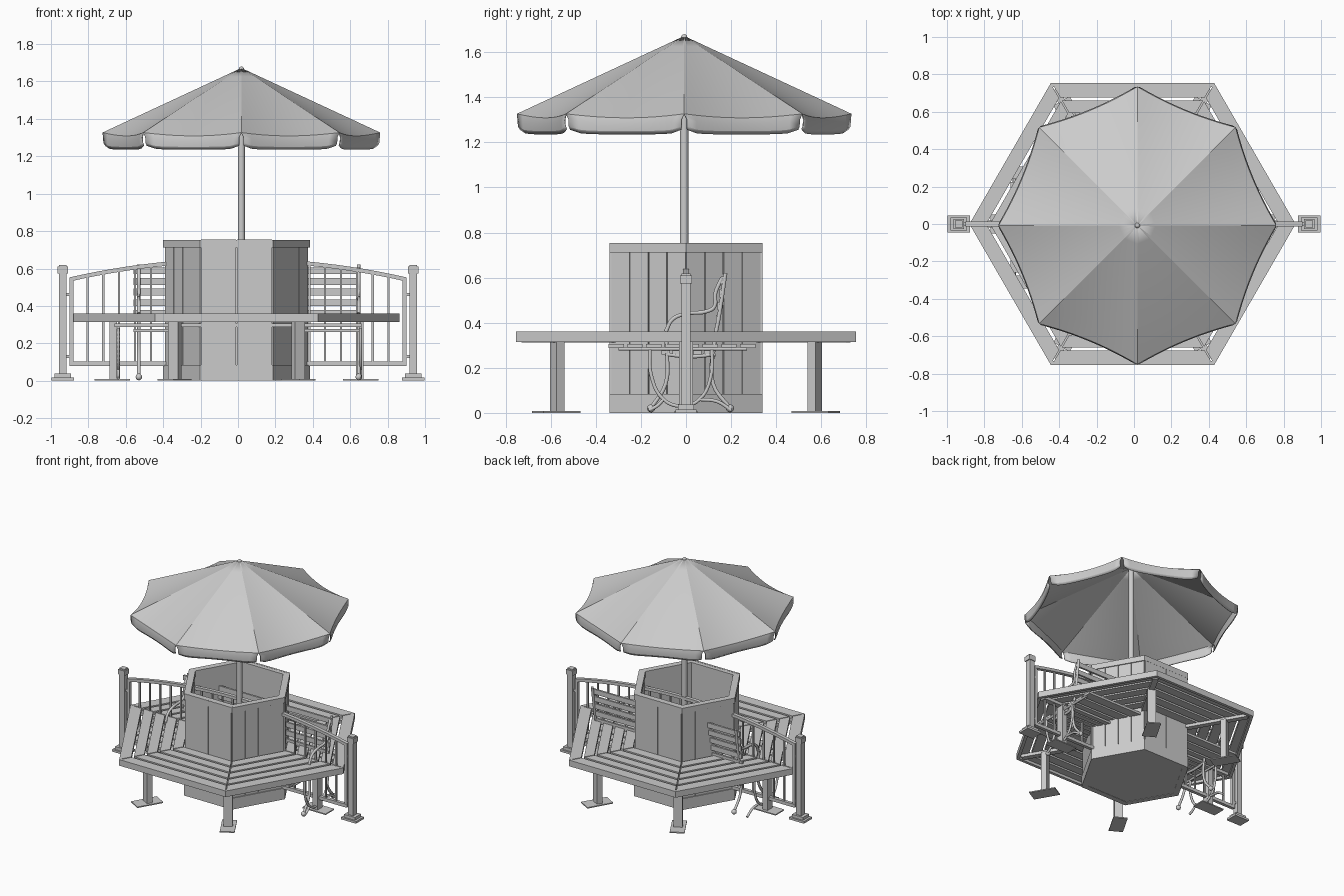
import bpy, bmesh
from math import pi, cos, sin, sqrt, radians
from mathutils import Matrix, Vector

if "Cube" in bpy.data.objects:
    bpy.data.objects.remove(bpy.data.objects["Cube"])


def finish(name, bm, smooth=None):
    bmesh.ops.recalc_face_normals(bm, faces=bm.faces)
    me = bpy.data.meshes.new(name)
    bm.to_mesh(me)
    bm.free()
    ob = bpy.data.objects.new(name, me)
    bpy.context.collection.objects.link(ob)
    if smooth:
        bpy.ops.object.select_all(action='DESELECT')
        ob.select_set(True)
        bpy.context.view_layer.objects.active = ob
        bpy.ops.object.shade_smooth_by_angle(angle=radians(smooth))
    return ob


def box(bm, c, size, rot=Matrix()):
    m = rot @ Matrix.Translation(c) @ Matrix.Diagonal((*size, 1))
    bmesh.ops.create_cube(bm, size=1, matrix=m)


def prism(bm, pts, z0, z1):
    lo = [bm.verts.new((x, y, z0)) for x, y in pts]
    hi = [bm.verts.new((x, y, z1)) for x, y in pts]
    bm.faces.new(lo)
    bm.faces.new(hi)
    n = len(pts)
    for i in range(n):
        bm.faces.new((lo[i], lo[(i + 1) % n], hi[(i + 1) % n], hi[i]))


def tube(name, paths, r):
    cu = bpy.data.curves.new(name, 'CURVE')
    cu.dimensions = '3D'
    cu.bevel_depth = r
    cu.bevel_resolution = 1
    cu.use_fill_caps = True
    cu.resolution_u = 5
    for pts in paths:
        sp = cu.splines.new('BEZIER')
        sp.bezier_points.add(len(pts) - 1)
        for b, p in zip(sp.bezier_points, pts):
            b.co = p
            b.handle_left_type = b.handle_right_type = 'AUTO'
    ob = bpy.data.objects.new(name, cu)
    bpy.context.collection.objects.link(ob)


CX = -0.008                       # centre of planter and ring seat
K = 1 / sqrt(3)                   # half hexagon side per unit apothem


def hex_side(i):
    return Matrix.Translation((CX, 0, 0)) @ Matrix.Rotation(i * pi / 3, 4, 'Z')


def sector(bm, i, a0, a1, z0, z1, gap=0.0):
    # mitred strip along one hexagon side, between two apothems
    pts = [(-a0 * K + gap, -a0), (a0 * K - gap, -a0), (a1 * K - gap, -a1), (-a1 * K + gap, -a1)]
    m = hex_side(i)
    prism(bm, [(m @ Vector((x, y, 0))).to_2d() for x, y in pts], z0, z1)


# hexagonal planter: wall, boards, rim, plinth and floor
bm = bmesh.new()
for i in range(6):
    sector(bm, i, 0.30, 0.327, 0, 0.715)
finish("planter_wall", bm)
bm = bmesh.new()
for i in range(6):
    n = 2 if i % 3 == 0 else 4
    d = 0.014 if i % 3 == 0 else 0.008
    top = 0.754 if i % 3 == 0 else 0.715
    w = 2 * 0.331 * K / n
    for k in range(n):
        box(bm, ((k - (n - 1) / 2) * w, -0.325 - d / 2, top / 2), (w - 0.004, d, top), hex_side(i))
finish("planter_boards", bm)
bm = bmesh.new()
for i in range(6):
    sector(bm, i, 0.295, 0.34, 0.712, 0.753)
finish("planter_rim", bm)
bm = bmesh.new()
for i in range(6):
    sector(bm, i, 0.31, 0.34, 0, 0.083)
finish("planter_plinth", bm)
bm = bmesh.new()
prism(bm, [(CX + 0.37 * cos(i * pi / 3), 0.37 * sin(i * pi / 3)) for i in range(6)], 0.002, 0.03)
finish("planter_floor", bm)

# hexagonal ring seat: slats, edge fascia, corner beams
bm = bmesh.new()
for i in range(6):
    for k in range(5):
        a = 0.345 + k * 0.083
        sector(bm, i, a, a + 0.066 if k < 4 else 0.755, 0.335, 0.36, 0.004)
finish("ring_seat_slats", bm)
bm = bmesh.new()
for i in range(6):
    sector(bm, i, 0.733, 0.755, 0.315, 0.359)
finish("ring_seat_fascia", bm)
bm = bmesh.new()
legs = bmesh.new()
for i in range(6):
    m = hex_side(i)
    box(bm, (0.60, 0, 0.325), (0.46, 0.04, 0.024), m)
    box(legs, (0.66, 0, 0.16), (0.04, 0.06, 0.32), m)
    box(legs, (0.665, 0, 0.004), (0.19, 0.10, 0.008), m)
finish("ring_seat_corner_beams", bm)
finish("ring_seat_legs", legs)

# fence posts with base and cap
bm = bmesh.new()
for x in (-0.937, 0.937):
    box(bm, (x, 0, 0.3), (0.042, 0.042, 0.6))
    box(bm, (x, 0, 0.008), (0.122, 0.092, 0.016))
    box(bm, (x, 0, 0.025), (0.09, 0.07, 0.025))
    box(bm, (x, 0, 0.592), (0.056, 0.052, 0.036))
    box(bm, (x, 0, 0.613), (0.042, 0.04, 0.012))
    s = -1 if x > 0 else 1
    for z in (0.13, 0.46):
        box(bm, (x + s * 0.03, 0, z), (0.05, 0.016, 0.016))
finish("fence_posts", bm)


# fence panel with arched top rail
def arch(x):
    return 0.545 + 0.10 * (1 - (x / 0.89) ** 2)


bm = bmesh.new()
N = 24
prev = None
for i in range(N + 1):
    x = -0.9 + 1.8 * i / N
    z = arch(x)
    cur = [bm.verts.new((x, y, z + h)) for y, h in ((-.013, -.012), (.013, -.012), (.013, .01), (-.013, .01))]
    if prev:
        for k in range(4):
            bm.faces.new((prev[k], prev[(k + 1) % 4], cur[(k + 1) % 4], cur[k]))
    if i in (0, N):
        bm.faces.new(cur)
    prev = cur
box(bm, (0, 0, 0.09), (1.79, 0.024, 0.024))
for k in range(22):
    x = -0.89 + 1.78 * k / 21
    w = 0.022 if k in (0, 21) else 0.011
    box(bm, (x, 0, (arch(x) + 0.08) / 2), (w, w, arch(x) - 0.08))
finish("fence_panel", bm)

# long garden bench with slatted seat and back
bm = bmesh.new()
for k in range(5):
    box(bm, (0.047, -0.09 + k * 0.047, 0.268), (1.21, 0.036, 0.016))
for k in range(5):
    z = 0.36 + k * 0.057
    box(bm, (0.047, 0.125 + (z - 0.3) * 0.13, z), (1.21, 0.014, 0.036))
finish("bench_slats", bm)
paths = []
for x in (-0.53, 0.645):
    for pts in (
        [(-0.09, 0.36), (-0.06, 0.415), (0.0, 0.44), (0.09, 0.45), (0.125, 0.47), (0.13, 0.53), (0.16, 0.6)],
        [(-0.09, 0.36), (-0.085, 0.27), (-0.09, 0.13), (-0.16, 0.015)],
        [(0.175, 0.62), (0.15, 0.45), (0.125, 0.3), (0.12, 0.13), (0.2, 0.015)],
        [(-0.09, 0.26), (0.02, 0.25), (0.13, 0.26)],
    ):
        paths.append([(x, y, z) for y, z in pts])
tube("bench_end_frames", paths, 0.01)
bm = bmesh.new()
for x in (-0.53, 0.645):
    for y in (-0.155, 0.195):
        bmesh.ops.create_uvsphere(bm, u_segments=10, v_segments=6, radius=0.018,
                                  matrix=Matrix.Translation((x, y, 0.02)))
finish("bench_feet", bm, 40)

# low slatted table with curved end frames
bm = bmesh.new()
for k in range(8):
    box(bm, (0, -0.31 + k * 0.0835, 0.296), (1.32, 0.068, 0.018))
finish("table_slats", bm)
paths = []
for x in (-0.64, 0.655):
    paths.append([(x, y, z) for y, z in ((-0.16, 0.28), (-0.155, 0.17), (-0.1, 0.06), (-0.02, 0.03),
                                         (0.06, 0.06), (0.112, 0.17), (0.115, 0.28))])
    paths.append([(x, -0.10, 0.06), (x, -0.13, 0.03), (x, -0.165, 0.012)])
    paths.append([(x, 0.06, 0.06), (x, 0.14, 0.05), (x, 0.2, 0.012)])
    paths.append([(x, -0.30, 0.284), (x, 0.27, 0.284)])
tube("table_end_frames", paths, 0.009)

# parasol pole and finial
UX, UY = 0.018, -0.008
bm = bmesh.new()
bmesh.ops.create_cone(bm, cap_ends=True, segments=16, radius1=0.019, radius2=0.019, depth=1.64,
                      matrix=Matrix.Translation((UX, UY, 0.84)))
bmesh.ops.create_uvsphere(bm, u_segments=12, v_segments=8, radius=0.014,
                          matrix=Matrix.Translation((UX, UY, 1.666)))
finish("parasol_pole", bm, 40)

# parasol canopy: eight sagging panels, each with a hanging valance
bm = bmesh.new()
S, T = 12, 8
for p in range(8):
    a = Vector((cos(p * pi / 4), sin(p * pi / 4), 0)) * 0.742
    b = Vector((cos((p + 1) * pi / 4), sin((p + 1) * pi / 4), 0)) * 0.742
    rows = []
    for j in range(T + 1):
        t = 0.01 + 0.99 * j / T
        row = []
        for i in range(S + 1):
            s = i / S
            bow = 4 * s * (1 - s)
            v = a.lerp(b, s) * t * (1 - 0.03 * bow * t)
            z = 1.672 - 0.345 * t - 0.018 * bow * t * t
            row.append(bm.verts.new((UX + v.x, UY + v.y, z)))
        rows.append(row)
    for z0, f in ((0.35, 1.008), (0.8, 1.004), (1.0, 0.992)):
        row = []
        for i in range(S + 1):
            s = 0.025 + 0.95 * i / S
            e = rows[T][i].co
            bow = 4 * s * (1 - s)
            v = a.lerp(b, s) * (1 - 0.03 * bow) * f
            low = 1.236 + 0.02 * (abs(2 * i / S - 1) ** 8)
            row.append(bm.verts.new((UX + v.x, UY + v.y, e.z + (low - e.z) * z0)))
        rows.append(row)
    for r0, r1 in zip(rows, rows[1:]):
        for i in range(S):
            bm.faces.new((r0[i], r0[i + 1], r1[i + 1], r1[i]))
bmesh.ops.remove_doubles(bm, verts=bm.verts, dist=0.0005)
ob = finish("parasol_canopy", bm, 18)
mod = ob.modifiers.new("thickness", 'SOLIDIFY')
mod.thickness = 0.006
